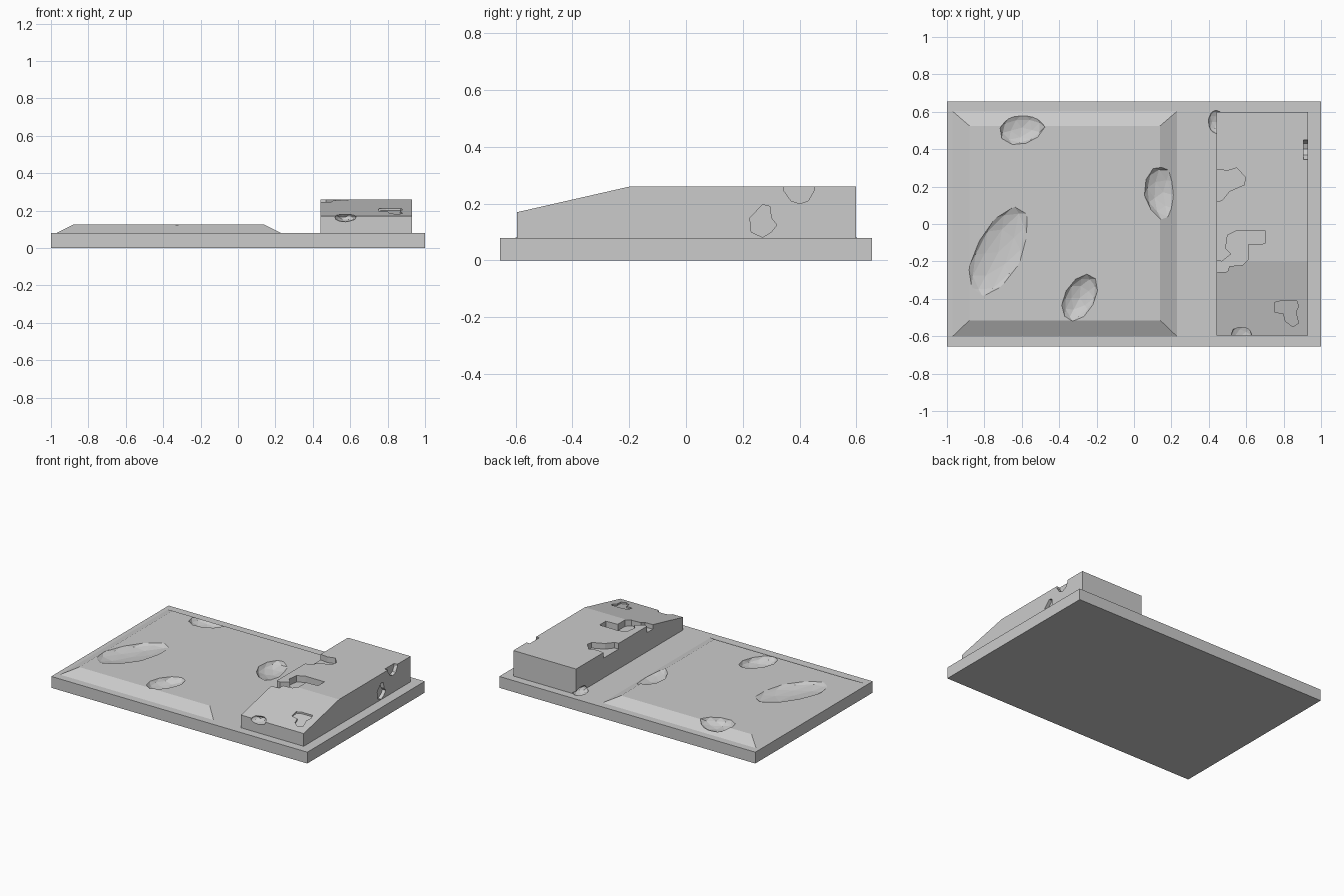
import bpy, bmesh, random
from math import radians
from mathutils import Matrix, Vector

if "Cube" in bpy.data.objects:
    bpy.data.objects.remove(bpy.data.objects["Cube"])

random.seed(4)


def make(name, bm):
    bmesh.ops.recalc_face_normals(bm, faces=bm.faces)
    me = bpy.data.meshes.new(name)
    bm.to_mesh(me)
    bm.free()
    ob = bpy.data.objects.new(name, me)
    bpy.context.collection.objects.link(ob)
    return ob


def loft(name, low, high):
    """Solid between two matching loops of 3D points."""
    bm = bmesh.new()
    a = [bm.verts.new(p) for p in low]
    b = [bm.verts.new(p) for p in high]
    bm.faces.new(a)
    bm.faces.new(b)
    n = len(a)
    for i in range(n):
        bm.faces.new((a[i], a[(i + 1) % n], b[(i + 1) % n], b[i]))
    return make(name, bm)


def rect(x0, x1, y0, y1, z):
    return [(x0, y0, z), (x1, y0, z), (x1, y1, z), (x0, y1, z)]


def boolean(ob, other, op, remove=True):
    m = ob.modifiers.new("cut", 'BOOLEAN')
    m.operation = op
    m.solver = 'EXACT'
    m.object = other
    bpy.context.view_layer.objects.active = ob
    bpy.ops.object.modifier_apply(modifier=m.name)
    if remove:
        bpy.data.objects.remove(other)


def pebble(x, y, z, size, angle):
    """Faceted, slightly irregular ellipsoid cutter."""
    bm = bmesh.new()
    bmesh.ops.create_icosphere(bm, subdivisions=2, radius=1)
    for v in bm.verts:
        v.co *= random.uniform(0.95, 1.06)
    bm.transform(Matrix.Translation((x, y, z))
                 @ Matrix.Rotation(radians(angle), 4, 'Z')
                 @ Matrix.Diagonal(Vector(size).to_4d()))
    return make("cutter", bm)


# Base slab with the raised bevelled panel
base = loft("base_slab", rect(-1, 1, -.655, .655, 0), rect(-1, 1, -.655, .655, .08))
panel = loft("panel", rect(-.99, .25, -.62, .62, .07), rect(-.88, .14, -.515, .525, .125))
boolean(base, panel, 'UNION')

# Ramped block
side = [(-.595, .07), (.598, .07), (.598, .26), (-.2, .26), (-.595, .17)]
block = loft("ramp_block", [(.44, y, z) for y, z in side], [(.93, y, z) for y, z in side])

# Craters in the panel: x, y, z, radii, angle
for x, y, z, size, ang in [
    (-.725, -.15, .128, (.26, .125, .032), 62),
    (-.60, .515, .125, (.12, .09, .045), 15),
    (.155, .17, .125, (.145, .1, .045), 100),
    (-.29, -.395, .125, (.13, .08, .04), 62),
]:
    boolean(base, pebble(x, y, z, size, ang), 'DIFFERENCE')

# Chip at the foot of the block, shared by slab and block
chip = pebble(.44, .545, .085, (.045, .065, .03), 0)
boolean(base, chip, 'DIFFERENCE', remove=False)
boolean(block, chip, 'DIFFERENCE')

# Flat-bottomed chips in the top: outline, floor height, floor slope along y
top_chips = [
    ([(.42, .12), (.47, .125), (.51, .175), (.59, .21), (.595, .25), (.55, .30),
      (.5, .285), (.42, .295)], .22, 0),
    ([(.42, -.26), (.5, -.255), (.51, -.225), (.58, -.22), (.61, -.19), (.61, -.11),
      (.70, -.105), (.70, -.035), (.55, -.035), (.5, -.06), (.49, -.13), (.52, -.16),
      (.47, -.2), (.42, -.19)], .215, 0),
    ([(.75, -.42), (.79, -.41), (.87, -.41), (.88, -.44), (.865, -.47), (.88, -.53),
      (.85, -.55), (.81, -.52), (.80, -.48), (.75, -.47)], .185, .228),
]
for pts, z, k in top_chips:
    floor = [(x, y, z + k * (y + .48)) for x, y in pts]
    boolean(block, loft("cutter", floor, [(x, y, .4) for x, y in pts]), 'DIFFERENCE')

# Chip on the front lip
boolean(block, pebble(.575, -.595, .165, (.06, .06, .024), 0), 'DIFFERENCE')

# Chips in the right face
side_chips = [
    ([(.345, .28), (.345, .245), (.37, .21), (.40, .2), (.43, .21), (.45, .245), (.45, .28)], .905),
    ([(.225, .15), (.23, .1), (.27, .082), (.30, .1), (.32, .125), (.30, .15),
      (.295, .19), (.27, .197)], .905),
]
for pts, x in side_chips:
    boolean(block, loft("cutter", [(x, y, z) for y, z in pts],
                        [(1.0, y, z) for y, z in pts]), 'DIFFERENCE')
